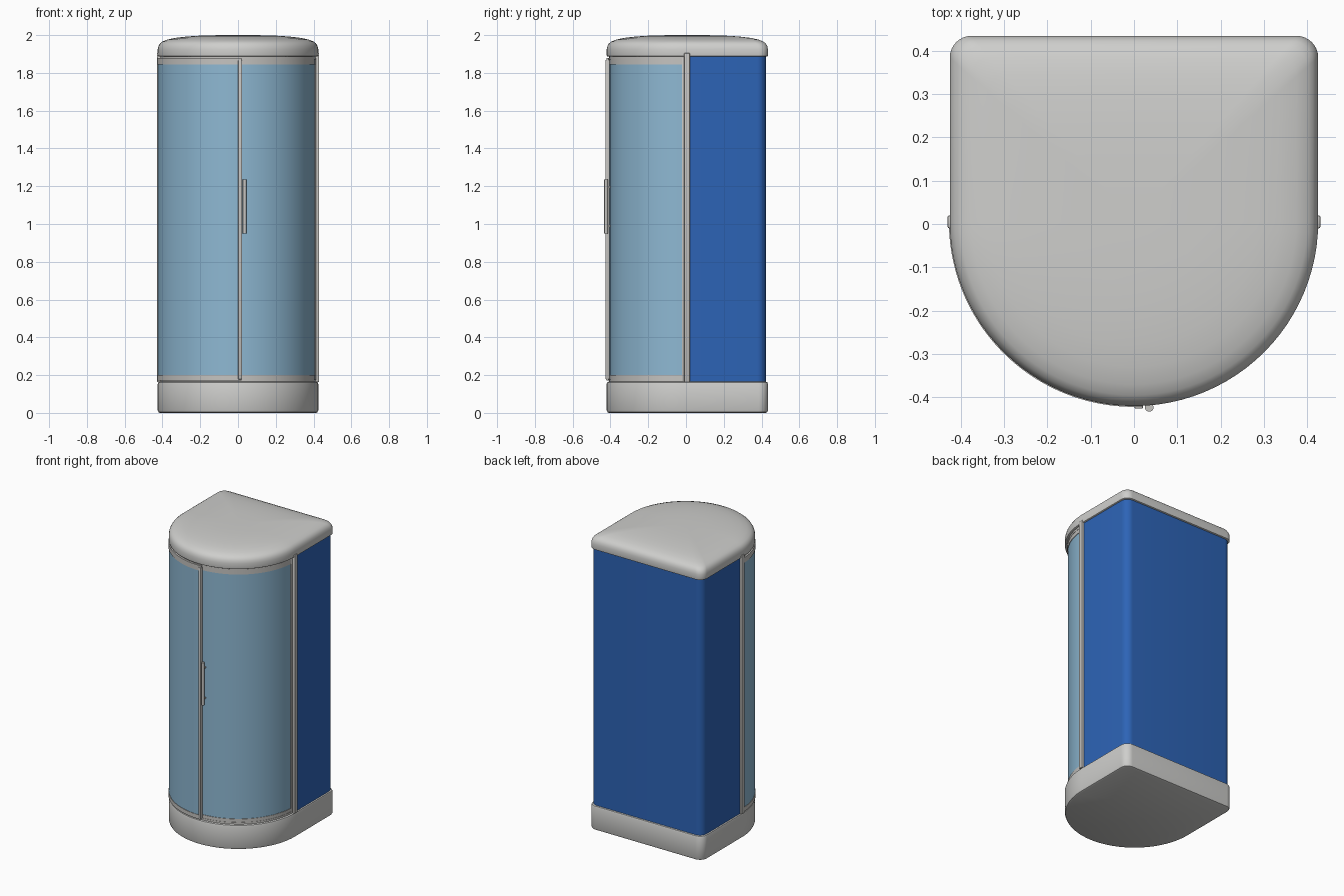
import bpy, bmesh, math

if "Cube" in bpy.data.objects:
    bpy.data.objects.remove(bpy.data.objects["Cube"])

CY = 0.005          # centre of the curved front
HALF = 0.425        # half width
BACK = 0.434        # back edge


def material(name, col):
    m = bpy.data.materials.new(name)
    m.diffuse_color = (*col, 1)
    m.use_nodes = True
    m.node_tree.nodes["Principled BSDF"].inputs["Base Color"].default_value = m.diffuse_color
    return m


SHELL = material("white_plastic", (0.62, 0.62, 0.605))
FRAME = material("frame_grey", (0.56, 0.55, 0.53))
BLUE = material("blue_panel", (0.026, 0.127, 0.47))
GLASS = material("tinted_glass", (0.27, 0.48, 0.65))


def finish(name, bm, mat, angle=35):
    bmesh.ops.recalc_face_normals(bm, faces=bm.faces[:])
    me = bpy.data.meshes.new(name)
    bm.to_mesh(me)
    bm.free()
    ob = bpy.data.objects.new(name, me)
    bpy.context.collection.objects.link(ob)
    me.materials.append(mat)
    bpy.ops.object.select_all(action='DESELECT')
    ob.select_set(True)
    bpy.context.view_layer.objects.active = ob
    bpy.ops.object.shade_smooth_by_angle(angle=math.radians(angle))
    return ob


ARC_N, COR_N = 48, 8


def outline(d):
    """D-shaped footprint moved inward by d."""
    r = HALF - d
    pts = []
    for i in range(ARC_N + 1):
        a = math.pi + math.pi * i / ARC_N
        pts.append((r * math.cos(a), CY + r * math.sin(a)))
    c = 0.05 * (1 - d / 0.43)
    for sx, a0 in ((1, 0), (-1, math.pi / 2)):
        for i in range(COR_N + 1):
            a = a0 + math.pi / 2 * i / COR_N
            pts.append((sx * (r - c) + c * math.cos(a), BACK - d - c + c * math.sin(a)))
    return pts


def loft(name, profile, mat):
    """Stack inset outlines into a capped solid."""
    bm = bmesh.new()
    rings = [[bm.verts.new((x, y, z)) for x, y in outline(d)] for d, z in profile]
    for a, b in zip(rings, rings[1:]):
        for i in range(len(a)):
            j = (i + 1) % len(a)
            bm.faces.new((a[i], a[j], b[j], b[i]))
    bm.faces.new(rings[0])
    bm.faces.new(rings[-1])
    return finish(name, bm, mat)


def strip(name, outer, inner, z0, z1, mat):
    """Closed wall between two matching open paths."""
    bm = bmesh.new()
    cols = [[bm.verts.new(p) for p in ((*o, z0), (*o, z1), (*i, z1), (*i, z0))]
            for o, i in zip(outer, inner)]
    for a, b in zip(cols, cols[1:]):
        for k in range(4):
            m = (k + 1) % 4
            bm.faces.new((a[k], b[k], b[m], a[m]))
    bm.faces.new(cols[0])
    bm.faces.new(cols[-1])
    return finish(name, bm, mat)


def arc(r, a0, a1, n=32):
    return [(r * math.cos(math.radians(a0 + (a1 - a0) * i / n)),
             CY + r * math.sin(math.radians(a0 + (a1 - a0) * i / n))) for i in range(n + 1)]


def arc_wall(name, r0, r1, a0, a1, z0, z1, mat):
    return strip(name, arc(r1, a0, a1), arc(r0, a0, a1), z0, z1, mat)


def box(name, lo, hi, mat, bevel=0.0):
    bm = bmesh.new()
    bmesh.ops.create_cube(bm, size=1)
    for v in bm.verts:
        v.co = [(l + h) / 2 + c * (h - l) for c, l, h in zip(v.co, lo, hi)]
    if bevel:
        bmesh.ops.bevel(bm, geom=bm.edges[:], offset=bevel, segments=2,
                        profile=0.5, affect='EDGES')
    return finish(name, bm, mat)


# Tray and domed roof
loft("shower_tray", [(0.012, 0), (0.004, 0.004), (0, 0.014), (0, 0.153),
                     (0.003, 0.162), (0.01, 0.165)], SHELL)
loft("roof", [(0.006, 1.886), (0.001, 1.889), (0, 1.894), (0, 1.925), (0.004, 1.942),
              (0.012, 1.956), (0.025, 1.966), (0.05, 1.976), (0.09, 1.985), (0.14, 1.991),
              (0.2, 1.996), (0.28, 1.999), (0.38, 2.0)], SHELL)

# Blue back and side walls
def u_path(d):
    p = outline(d)
    return [p[ARC_N]] + p[ARC_N + 1:] + [p[0]]


strip("back_and_side_walls", u_path(0.01), u_path(0.028), 0.163, 1.89, BLUE)

# Curved doors: the left one slides outside the right one
Z0, Z1 = 0.2, 1.845
for side, r, a0, a1 in (("left", 0.421, 181, 272.5), ("right", 0.404, 268, 358)):
    arc_wall(side + "_door_glass", r - 0.003, r + 0.003, a0, a1, Z0 - 0.01, Z1 + 0.01, GLASS)
    arc_wall(side + "_door_bottom_rail", r - 0.006, r + 0.006, a0, a1, 0.172, Z0, FRAME)
    arc_wall(side + "_door_top_rail", r - 0.006, r + 0.006, a0, a1, Z1, 1.88, FRAME)
# Fixed guide rails
arc_wall("bottom_guide", 0.385, 0.412, 180, 360, 0.163, 0.178, FRAME)
arc_wall("top_guide", 0.385, 0.412, 180, 360, 1.872, 1.888, FRAME)

# Door stiles
box("left_door_stile", (0.001, -0.426, 0.178), (0.021, -0.405, 1.868), FRAME, 0.003)
box("right_door_stile", (0.396, -0.022, 0.172), (0.412, -0.008, 1.88), FRAME, 0.002)

# Side posts
for side, s in (("left", -1), ("right", 1)):
    xs = sorted((s * 0.402, s * 0.43))
    box(side + "_post", (xs[0], -0.01, 0.163), (xs[1], 0.02, 1.905), FRAME, 0.004)

# Door handle with brackets
bm = bmesh.new()
bmesh.ops.create_cone(bm, cap_ends=True, segments=20, radius1=0.01, radius2=0.01, depth=0.285)
for v in bm.verts:
    v.co.x += 0.035
    v.co.y -= 0.423
    v.co.z += 1.093
finish("door_handle", bm, FRAME)
for nm, z in (("lower", 0.99), ("upper", 1.195)):
    box(nm + "_handle_bracket", (0.03, -0.42, z - 0.005), (0.04, -0.398, z + 0.005), FRAME)
